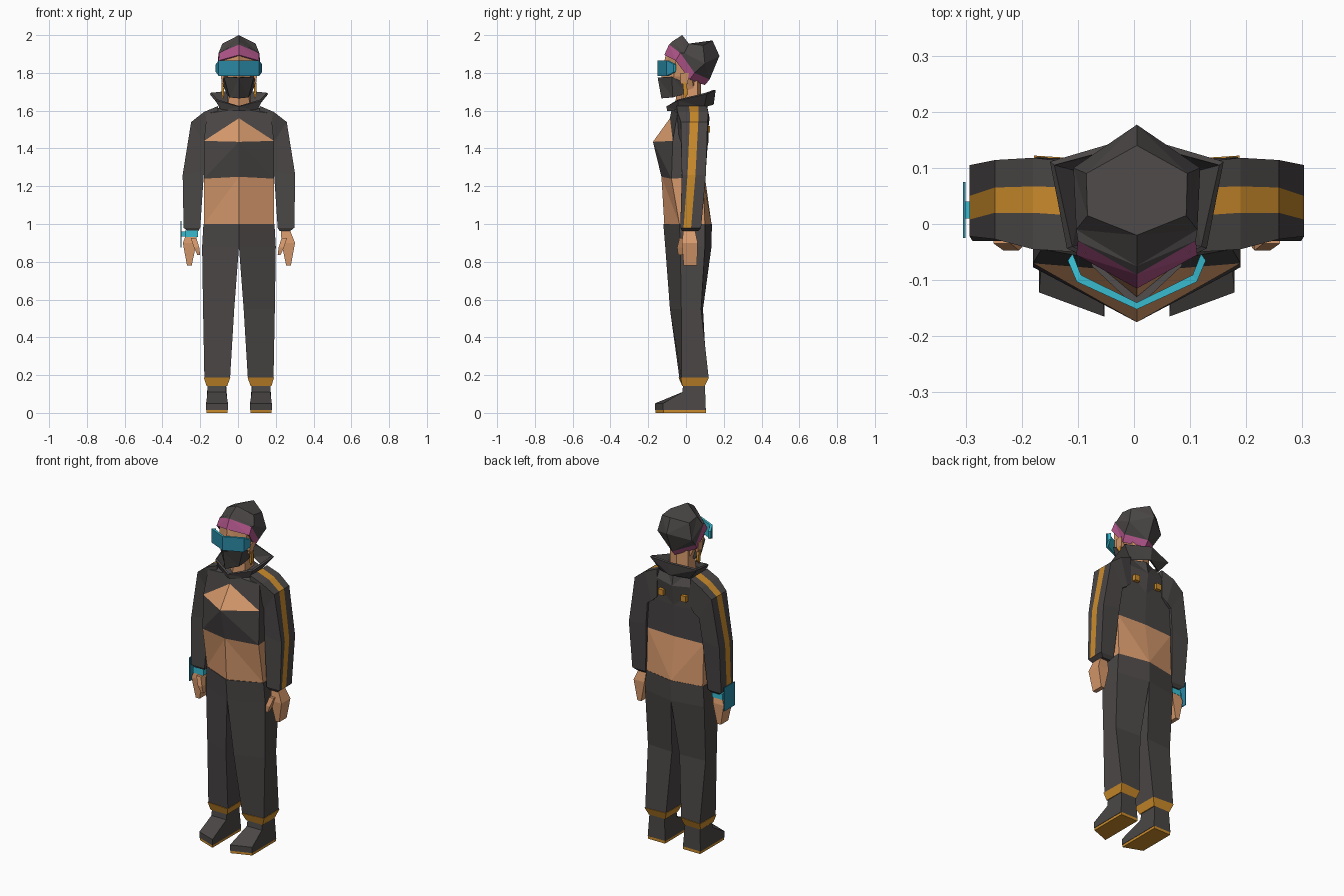
import bpy
import bmesh
from mathutils import Vector

cube = bpy.data.objects.get("Cube")
if cube:
    bpy.data.objects.remove(cube, do_unlink=True)

SHIFT = Vector((0.005, 0, 0))  # the wrist screen pushes the body off centre


def material(name, *rgb):
    m = bpy.data.materials.new(name)
    m.use_nodes = True
    m.diffuse_color = (*rgb, 1)
    m.node_tree.nodes["Principled BSDF"].inputs["Base Color"].default_value = (*rgb, 1)
    return m


CLOTH = material("charcoal cloth", .069, .062, .061)
SKIN = material("skin", .68, .32, .15)
GOLD = material("gold trim", .60, .26, .025)
PINK = material("pink band", .43, .09, .25)
CYAN = material("cyan plastic", .04, .50, .63)
TEAL = material("teal glass", .023, .25, .38)


def loft(name, rings, pick, caps=True, mirrored_split=False, flip=1, closed=True):
    """Skin a row of rings; pick is a material or a rule (band, side, part)."""
    rule = pick if callable(pick) else (lambda band, side, part: pick)
    bm = bmesh.new()
    mesh = bpy.data.meshes.new(name)
    slots = []

    def face(verts, mat):
        if mat not in slots:
            slots.append(mat)
            mesh.materials.append(mat)
        bm.faces.new(verts).material_index = slots.index(mat)

    rows = [[bm.verts.new(Vector((p[0] * flip, p[1], p[2])) + SHIFT) for p in r] for r in rings]
    n = len(rows[0])
    for i, (low, high) in enumerate(zip(rows, rows[1:])):
        for j in range(n if closed else n - 1):
            k = (j + 1) % n
            a, b, c, d = low[j], low[k], high[k], high[j]
            if not mirrored_split:
                face((a, b, c, d), rule(i, j, 0))
            elif j < n // 2:
                face((a, b, d), rule(i, j, 0))
                face((b, c, d), rule(i, j, 1))
            else:
                face((a, b, c), rule(i, j, 0))
                face((a, c, d), rule(i, j, 1))
    if caps:
        face(rows[0], rule(0, 0, 1))
        face(rows[-1], rule(len(rows) - 2, 0, 1))
    bmesh.ops.recalc_face_normals(bm, faces=bm.faces)
    bm.to_mesh(mesh)
    bm.free()
    obj = bpy.data.objects.new(name, mesh)
    bpy.context.collection.objects.link(obj)
    return obj


def pair(name, rings, pick):
    for side, flip in (("left_", 1), ("right_", -1)):
        loft(side + name, rings, pick, flip=flip)


def hexa(front, front_side, back_side, back):
    """Six-sided symmetric ring: front and back are (y, z), sides are (x, y, z)."""
    half = [front_side, back_side]
    other = [(-x, y, z) for x, y, z in reversed(half)]
    return [(0, *front), *half, (0, *back), *other]


def rect(x0, x1, y0, y1, z):
    return [(x0, y0, z), (x1, y0, z), (x1, y1, z), (x0, y1, z)]


def box(name, x, y, z, mat):
    return loft(name, [rect(*x, *y, z[0]), rect(*x, *y, z[1])], mat)


# Torso: bare midriff, cropped jacket and a bare chest triangle
def torso_colour(band, side, part):
    chest = band == 2 and side in (0, 5) and part == 0
    return SKIN if band == 0 or chest else CLOTH


loft("torso", [
    hexa((-.115, 1.0), (.185, -.035, 1.0), (.185, .10, 1.0), (.135, 1.0)),
    hexa((-.13, 1.25), (.185, -.077, 1.24), (.185, .09, 1.25), (.10, 1.25)),
    hexa((-.175, 1.435), (.185, -.07, 1.44), (.185, .10, 1.44), (.11, 1.44)),
    hexa((-.085, 1.56), (.17, -.045, 1.585), (.17, .10, 1.58), (.125, 1.56)),
    hexa((-.075, 1.61), (.07, -.03, 1.625), (.07, .08, 1.635), (.11, 1.635)),
], torso_colour, mirrored_split=True)

# Trouser legs, meeting on the centre line at the waist
pair("trouser_leg", [
    [(0, -.12, 1.0), (.188, -.035, 1.0), (.188, .10, 1.0), (0, .137, 1.0)],
    [(0, -.11, .88), (.195, -.03, .88), (.195, .10, .88), (0, .135, .88)],
    [(.025, -.085, .55), (.19, -.025, .55), (.19, .08, .55), (.025, .09, .55)],
    [(.047, -.035, .185), (.183, -.025, .185), (.18, .12, .185), (.05, .11, .185)],
], CLOTH)
pair("ankle_cuff", [
    [(.045, -.04, .188), (.186, -.028, .188), (.183, .122, .188), (.047, .113, .188)],
    [(.062, -.02, .143), (.172, -.02, .143), (.17, .10, .143), (.062, .10, .143)],
], GOLD)


# Boots with slanted toes on thin soles
def boot_side(x, x_top, toe):
    return [(x_top, .10, .15), (x_top, -.015, .15), (x_top, -.02, .11),
            (x, toe, .05), (x, toe, .015), (x, .105, .015)]


def sole(z):
    return [(.06, -.162, z), (.172, -.12, z), (.172, .105, z), (.06, .105, z)]


pair("boot", [boot_side(.058, .068, -.165), boot_side(.174, .166, -.122)], CLOTH)
pair("boot_sole", [sole(0), sole(.016)], GOLD)


# Sleeves with a stripe down the outside
def sleeve_ring(outer, inner, front, stripe0, stripe1, back):
    return [(inner[0], front, inner[1])] + \
           [(outer[0], y, outer[1]) for y in (front, stripe0, stripe1, back)] + \
           [(inner[0], back, inner[1])]


pair("sleeve", [
    sleeve_ring((.11, 1.625), (.11, 1.46), -.05, .015, .065, .11),
    sleeve_ring((.185, 1.593), (.14, 1.43), -.045, .02, .067, .118),
    sleeve_ring((.253, 1.54), (.17, 1.41), -.027, .02, .065, .114),
    sleeve_ring((.298, 1.26), (.185, 1.28), -.022, .008, .05, .105),
    sleeve_ring((.293, .98), (.205, .98), -.03, -.013, .027, .08),
    sleeve_ring((.27, .962), (.215, .962), -.02, -.01, .02, .065),
], lambda band, side, part: GOLD if side == 2 and band < 4 and part == 0 else CLOTH)

# Hands and thumbs
pair("hand", [
    rect(.222, .265, -.012, .045, .98),
    rect(.225, .297, -.022, .062, .90),
    rect(.25, .275, -.012, .058, .78),
], SKIN)
pair("thumb", [
    rect(.225, .255, -.035, .01, .925),
    rect(.21, .238, -.047, -.012, .875),
    rect(.205, .22, -.042, -.02, .835),
], SKIN)

# Wrist computer on the right arm
box("wrist_band", (-.285, -.217), (-.022, .057), (.93, .965), CYAN)
box("wrist_mount", (-.307, -.28), (.01, .04), (.935, .96), CYAN)
box("wrist_screen", (-.31, -.305), (-.025, .075), (.875, 1.015), TEAL)

# Neck and head
loft("neck", [
    hexa((-.06, 1.58), (.06, -.02, 1.58), (.06, .06, 1.58), (.08, 1.58)),
    hexa((-.05, 1.72), (.05, -.02, 1.72), (.06, .06, 1.76), (.08, 1.76)),
], SKIN)
loft("head", [
    hexa((-.12, 1.68), (.045, -.06, 1.68), (.06, .04, 1.72), (.07, 1.73)),
    hexa((-.13, 1.78), (.078, -.065, 1.78), (.085, .03, 1.78), (.09, 1.77)),
    hexa((-.105, 1.91), (.095, -.05, 1.89), (.085, .04, 1.85), (.10, 1.85)),
], SKIN, mirrored_split=True)
pair("ear", [
    rect(.075, .09, -.03, .01, 1.74),
    rect(.08, .098, -.03, .015, 1.80),
], SKIN)
pair("earring", [
    rect(.083, .088, -.012, -.006, 1.665),
    rect(.078, .092, -.012, .012, 1.69),
    rect(.083, .093, -.018, .0, 1.75),
], GOLD)

# Knitted hat with a band around its tilted rim
loft("hat", [
    hexa((-.115, 1.895), (.108, -.055, 1.865), (.09, .02, 1.765), (.10, 1.735)),
    hexa((-.09, 1.95), (.105, -.03, 1.905), (.10, .045, 1.80), (.125, 1.765)),
    hexa((-.075, 1.965), (.108, -.01, 1.905), (.113, .10, 1.85), (.177, 1.89)),
    hexa((-.02, 2.0), (.088, .015, 1.955), (.09, .09, 1.945), (.14, 1.972)),
], lambda band, side, part: PINK if band == 0 else CLOTH, mirrored_split=True)

# Face mask
loft("face_mask", [
    hexa((-.13, 1.665), (.05, -.07, 1.67), (.065, .0, 1.69), (.0, 1.69)),
    hexa((-.15, 1.775), (.08, -.075, 1.78), (.09, .0, 1.745), (.0, 1.745)),
], CLOTH, mirrored_split=True)


# Goggles: glass front on a bent visor
def visor_ring(x, y, half, depth):
    return [(x, y, 1.825 - half), (x, y, 1.825 + half),
            (x * .93, y + depth, 1.825 + half), (x * .93, y + depth, 1.825 - half)]


bend = [(.123, -.065, .02), (.107, -.103, .041)]
stations = [(-x, y, h) for x, y, h in bend] + [(0, -.152, .041)] + bend[::-1]
loft("goggles", [visor_ring(*s, .012) for s in stations],
     lambda band, side, part: TEAL if side == 0 and part == 0 else CYAN)

# Flared collar, open at the top
collar = loft("collar", [
    hexa((-.088, 1.60), (.085, -.035, 1.605), (.09, .09, 1.625), (.135, 1.635)),
    hexa((-.092, 1.625), (.115, -.04, 1.66), (.147, .105, 1.695), (.145, 1.71)),
], CLOTH, caps=False, mirrored_split=True)
solid = collar.modifiers.new("thickness", "SOLIDIFY")
solid.thickness = .012

# Back studs
for label, x in (("left", .075), ("right", -.075)):
    box(label + "_stud", (x - .017, x + .017), (.10, .127), (1.485, 1.52), GOLD)
